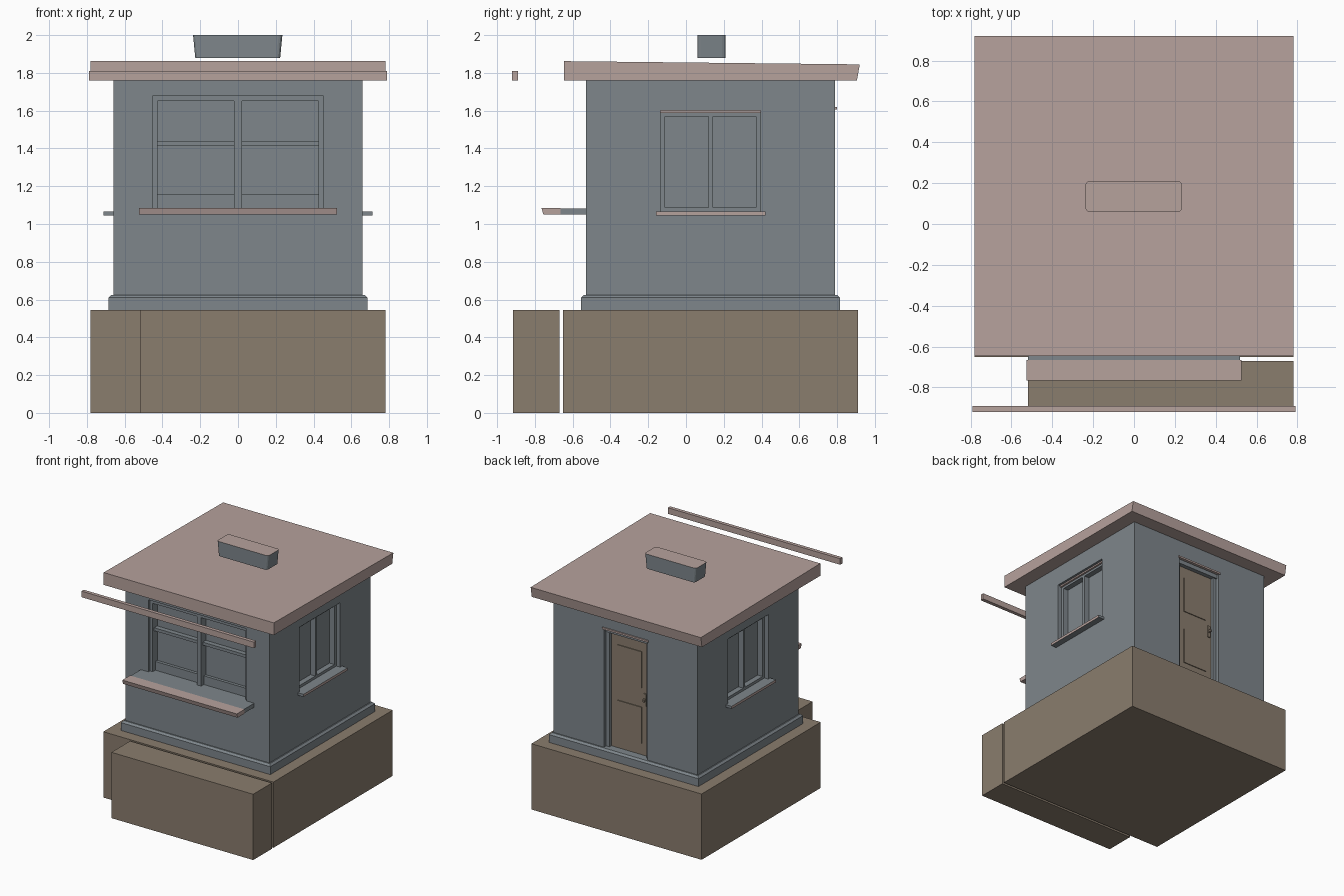
import bpy, bmesh
from mathutils import Vector

cube = bpy.data.objects.get("Cube")
if cube:
    bpy.data.objects.remove(cube, do_unlink=True)


def material(name, rgb):
    m = bpy.data.materials.new(name)
    m.use_nodes = True
    m.diffuse_color = (*rgb, 1)
    m.node_tree.nodes["Principled BSDF"].inputs["Base Color"].default_value = (*rgb, 1)
    return m


WALL = material("slate grey", (0.21, 0.24, 0.26))
TRIM = material("dusty pink", (0.47, 0.36, 0.335))
TAN = material("earth tan", (0.255, 0.205, 0.155))


def box(name, x, y, z, mat, shape=None, face_mat=None, facing=None):
    """Box from ranges; shape(v) adjusts corners; faces along facing get face_mat."""
    bm = bmesh.new()
    bmesh.ops.create_cube(bm, size=1)
    for v in bm.verts:
        v.co = Vector([r[0] if c < 0 else r[1] for c, r in zip(v.co, (x, y, z))])
    if shape:
        shape(bm)
    bmesh.ops.recalc_face_normals(bm, faces=bm.faces)
    if facing:
        for f in bm.faces:
            f.material_index = int(f.normal.dot(Vector(facing)) > 0.8)
    me = bpy.data.meshes.new(name)
    bm.to_mesh(me)
    bm.free()
    me.materials.append(mat)
    if face_mat:
        me.materials.append(face_mat)
    ob = bpy.data.objects.new(name, me)
    bpy.context.collection.objects.link(ob)
    return ob


def cut(target, name, x, y, z):
    cutter = box(name, x, y, z, WALL)
    cutter.hide_render = True
    cutter.hide_set(True)
    cutter.display_type = 'WIRE'
    mod = target.modifiers.new(name, 'BOOLEAN')
    mod.operation = 'DIFFERENCE'
    mod.solver = 'EXACT'
    mod.object = cutter
    bpy.context.view_layer.objects.active = target
    bpy.ops.object.modifier_apply(modifier=name)
    bpy.data.objects.remove(cutter, do_unlink=True)


# Foundation and front step
box("foundation", (-0.78, 0.78), (-0.65, 0.91), (0, 0.545), TAN)
box("front_step", (-0.52, 0.78), (-0.915, -0.67), (0, 0.545), TAN)


# Plinth with a chamfered top
def taper_plinth(bm):
    top = max(bm.faces, key=lambda f: f.calc_center_median().z)
    bmesh.ops.bevel(bm, geom=list(top.edges), offset=0.015, segments=1, affect='EDGES')


box("plinth", (-0.685, 0.685), (-0.555, 0.815), (0.545, 0.625), WALL, taper_plinth)

# Walls with window and door recesses
walls = box("walls", (-0.66, 0.66), (-0.53, 0.79), (0.545, 1.765), WALL)
cut(walls, "front_opening", (-0.45, 0.45), (-0.6, -0.45), (1.07, 1.68))
cut(walls, "door_opening", (-0.2, 0.2), (0.71, 0.9), (0.6, 1.61))
for s in (-1, 1):
    cut(walls, "side_opening", sorted((s * 0.58, s * 0.8)), (-0.135, 0.395), (1.05, 1.6))


# Roof slab, slightly lower and longer at the back
def slope_roof(bm):
    for v in bm.verts:
        if v.co.y > 0:
            if v.co.z > 1.8:
                v.co.z = 1.845
            else:
                v.co.y = 0.905


box("roof", (-0.78, 0.78), (-0.645, 0.92), (1.76, 1.862), TRIM, slope_roof)
box("awning_bar", (-0.79, 0.79), (-0.92, -0.89), (1.76, 1.81), TRIM)


# Roof vent with rounded upright corners, narrower below
def round_vent(bm):
    upright = [e for e in bm.edges if abs(e.verts[0].co.z - e.verts[1].co.z) > 0.05]
    bmesh.ops.bevel(bm, geom=upright, offset=0.02, segments=3, profile=0.5, affect='EDGES')
    for v in bm.verts:
        if v.co.z < 1.9:
            v.co.x *= 0.95


box("roof_vent", (-0.238, 0.235), (0.06, 0.21), (1.88, 2.0), WALL, round_vent, TRIM, (0, 0, 1))

# Front window: frame, mullion, transom and rails
F = (-0.51, -0.44)
for s in (-1, 1):
    box("front_window_jamb", sorted((s * 0.425, s * 0.452)), F, (1.07, 1.68), WALL)
box("front_window_head", (-0.45, 0.45), F, (1.65, 1.682), WALL)
box("front_window_mullion", (-0.02, 0.02), F, (1.07, 1.68), WALL)
box("front_window_transom", (-0.43, 0.43), (-0.49, -0.44), (1.415, 1.44), WALL)
box("front_window_bottom_rail", (-0.43, 0.43), (-0.475, -0.44), (1.07, 1.155), WALL)

# Serving shelf with a coloured nosing
box("shelf_board", (-0.52, 0.52), (-0.665, -0.46), (1.05, 1.083), WALL)


def slant_nosing(bm):
    for v in bm.verts:
        if v.co.z < 1.06 and v.co.y < -0.7:
            v.co.y += 0.01


box("shelf_nosing", (-0.525, 0.525), (-0.765, -0.665), (1.05, 1.085), TRIM, slant_nosing)

# Side windows and sills
for s, side in ((-1, "right"), (1, "left")):
    X = sorted((s * 0.57, s * 0.625))
    for y in ((-0.137, -0.11), (0.12, 0.143), (0.37, 0.397)):
        box(side + "_window_upright", X, y, (1.05, 1.6), WALL)
    for z in ((1.05, 1.088), (1.57, 1.602)):
        box(side + "_window_rail", X, (-0.135, 0.395), z, WALL)
    box(side + "_window_head_trim", sorted((s * 0.57, s * 0.64)), (-0.135, 0.395), (1.588, 1.603), TRIM)
    box(side + "_sill", sorted((s * 0.6, s * 0.712)), (-0.16, 0.42), (1.045, 1.066),
        WALL, None, TRIM, (s, 0, 0))

# Back door with frame, panels and handle
box("door_leaf", (-0.175, 0.175), (0.70, 0.735), (0.6, 1.585), TAN)
for s in (-1, 1):
    box("door_jamb", sorted((s * 0.17, s * 0.202)), (0.70, 0.76), (0.6, 1.61), WALL)
box("door_head", (-0.2, 0.2), (0.70, 0.77), (1.575, 1.612), WALL)
box("door_lintel_trim", (-0.21, 0.21), (0.78, 0.80), (1.605, 1.62), TRIM)
for z in ((0.72, 1.02), (1.18, 1.48)):
    box("door_panel", (-0.11, 0.11), (0.73, 0.742), z, TAN)
box("door_handle_plate", (-0.155, -0.13), (0.73, 0.743), (1.04, 1.14), TAN)
box("door_handle", (-0.15, -0.135), (0.74, 0.765), (1.08, 1.1), TAN)
